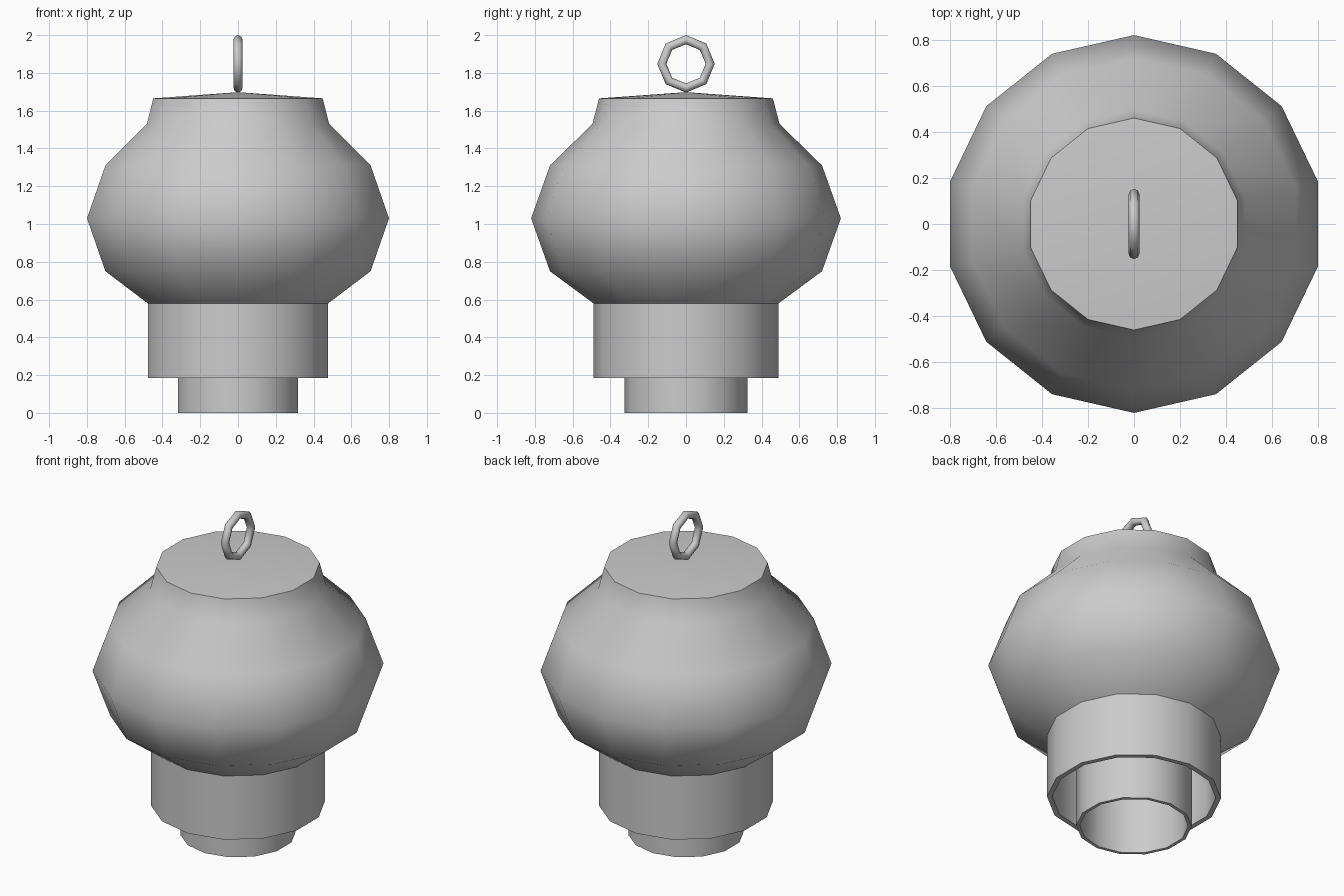
import bpy, bmesh, math

if "Cube" in bpy.data.objects:
    bpy.data.objects.remove(bpy.data.objects["Cube"])

SIDES = 14


def lathe(name, profile, closed=True):
    """Spin (radius, z) points round z; a radius of 0 becomes one pole vertex."""
    bm = bmesh.new()
    rings = []
    for r, z in profile:
        if r == 0:
            rings.append([bm.verts.new((0, 0, z))] * SIDES)
        else:
            rings.append([bm.verts.new((r * math.cos(a), r * math.sin(a), z))
                          for a in (math.pi / 2 + 2 * math.pi * i / SIDES for i in range(SIDES))])
    pairs = list(zip(rings, rings[1:]))
    if closed:
        pairs.append((rings[-1], rings[0]))
    for lo, hi in pairs:
        for i in range(SIDES):
            j = (i + 1) % SIDES
            vs = list(dict.fromkeys((lo[i], lo[j], hi[j], hi[i])))
            if len(vs) > 2:
                bm.faces.new(vs)
    bmesh.ops.recalc_face_normals(bm, faces=bm.faces)
    mesh = bpy.data.meshes.new(name)
    bm.to_mesh(mesh)
    bm.free()
    ob = bpy.data.objects.new(name, mesh)
    bpy.context.collection.objects.link(ob)
    smooth(ob, 40)
    return ob


def smooth(ob, angle):
    bpy.ops.object.select_all(action='DESELECT')
    ob.select_set(True)
    bpy.context.view_layer.objects.active = ob
    bpy.ops.object.shade_smooth_by_angle(angle=math.radians(angle))


# Hollow globe with collar and shallow conical lid
outer = [(0.49, 0.185), (0.49, 0.58), (0.72, 0.75), (0.82, 1.03),
         (0.72, 1.31), (0.495, 1.53), (0.46, 1.665), (0, 1.698)]
inner = [(0, 1.665), (0.43, 1.635), (0.465, 1.515), (0.695, 1.295),
         (0.79, 1.03), (0.695, 0.765), (0.46, 0.60), (0.46, 0.185)]
# the poles of lid and ceiling are not joined, so each shell meets only at the rim
lathe("lantern_globe", inner[::1] + outer, closed=False)

# Inner tube, hung from a flange inside the collar
lathe("inner_tube", [(0.325, 0), (0.325, 0.56), (0.47, 0.56),
                     (0.47, 0.58), (0.305, 0.58), (0.305, 0)])

# Hanging ring, standing in the YZ plane
bpy.ops.mesh.primitive_torus_add(major_segments=8, minor_segments=8,
                                 major_radius=0.128, minor_radius=0.024,
                                 location=(0, 0, 1.848), rotation=(0, math.pi / 2, 0))
ring = bpy.context.object
ring.name = "hanging_ring"
smooth(ring, 50)
